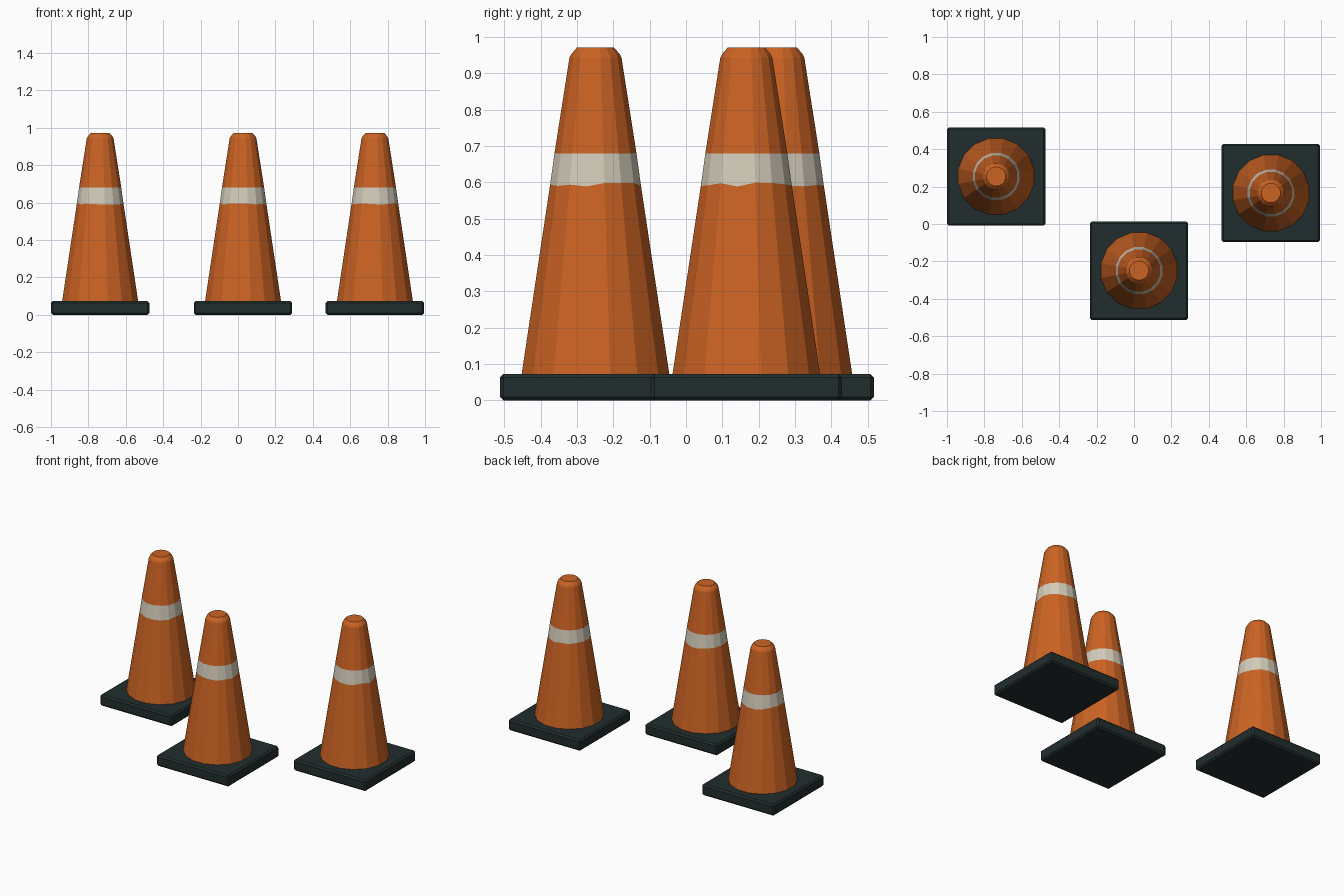
import bpy, bmesh, math, random

random.seed(4)
cube = bpy.data.objects.get("Cube")
if cube:
    bpy.data.objects.remove(cube, do_unlink=True)


def material(name, rgb):
    m = bpy.data.materials.new(name)
    m.use_nodes = True
    m.diffuse_color = (*rgb, 1)
    m.node_tree.nodes["Principled BSDF"].inputs["Base Color"].default_value = (*rgb, 1)
    return m


orange = material("orange plastic", (0.60, 0.125, 0.017))
white = material("dull white band", (0.65, 0.60, 0.49))
rubber = material("dark rubber", (0.016, 0.027, 0.027))

SIDES = 16
BASE_TOP = 0.073
# radius, height from the foot to the flat top
PROFILE = [(0.207, BASE_TOP), (0.127, 0.595), (0.115, 0.68),
           (0.073, 0.943), (0.068, 0.953), (0.052, 0.971)]
BAND = 1  # profile segment that carries the white band


def add_object(name, bm, mats, location):
    bmesh.ops.recalc_face_normals(bm, faces=bm.faces)
    mesh = bpy.data.meshes.new(name)
    bm.to_mesh(mesh)
    bm.free()
    for m in mats:
        mesh.materials.append(m)
    obj = bpy.data.objects.new(name, mesh)
    obj.location = location
    bpy.context.collection.objects.link(obj)
    return obj


def base_slab(name, x, y):
    bm = bmesh.new()
    bmesh.ops.create_cube(bm, size=1)
    bmesh.ops.scale(bm, vec=(0.526, 0.526, BASE_TOP), verts=bm.verts)
    bmesh.ops.translate(bm, vec=(0, 0, BASE_TOP / 2), verts=bm.verts)
    bmesh.ops.bevel(bm, geom=bm.edges[:], offset=0.01, segments=1, affect='EDGES')
    add_object(name, bm, [rubber], (x, y, 0))


def cone_body(name, x, y):
    bm = bmesh.new()
    rings = []
    for level, (r, z) in enumerate(PROFILE):
        ring = []
        for i in range(SIDES):
            a = math.tau * (i + 0.5) / SIDES
            # slightly ragged lower edge of the band
            dz = random.uniform(-0.007, 0.005) if level == BAND else 0
            rr = r - dz * 0.152
            ring.append(bm.verts.new((rr * math.cos(a), rr * math.sin(a), z + dz)))
        rings.append(ring)
    for level in range(len(rings) - 1):
        low, high = rings[level], rings[level + 1]
        for i in range(SIDES):
            j = (i + 1) % SIDES
            f = bm.faces.new((low[i], low[j], high[j], high[i]))
            f.material_index = 1 if level == BAND else 0
    bm.faces.new(rings[-1])
    bm.faces.new(rings[0][::-1])
    add_object(name, bm, [orange, white], (x, y, 0))


# three cones
for label, x, y in (("right", -0.737, 0.254), ("middle", 0.027, -0.249), ("left", 0.732, 0.166)):
    base_slab(label + "_base", x, y)
    cone_body(label + "_cone", x, y)
